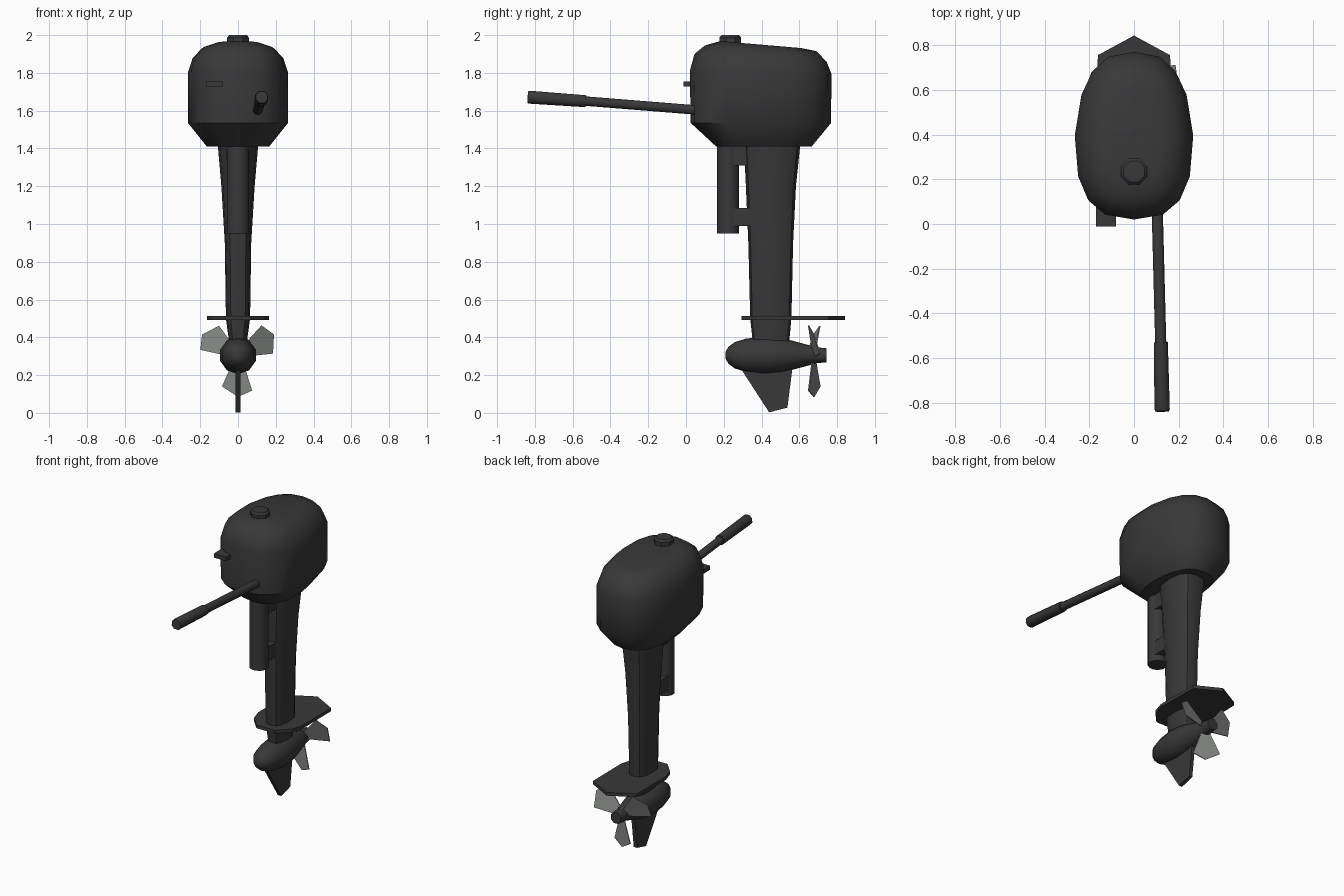
import bpy, bmesh, math
from mathutils import Vector

if "Cube" in bpy.data.objects:
    bpy.data.objects.remove(bpy.data.objects["Cube"], do_unlink=True)


def material(name, rgb):
    m = bpy.data.materials.new(name)
    m.use_nodes = True
    m.diffuse_color = (*rgb, 1)
    m.node_tree.nodes["Principled BSDF"].inputs["Base Color"].default_value = (*rgb, 1)
    return m


BLACK = material("charcoal black", (0.04, 0.04, 0.04))
GREY = material("propeller grey", (0.23, 0.24, 0.23))


def loft(name, rings, mat=BLACK, smooth=None):
    """Skin a list of equal-length point rings and cap both ends."""
    bm = bmesh.new()
    loops = [[bm.verts.new(p) for p in ring] for ring in rings]
    for a, b in zip(loops, loops[1:]):
        for i in range(len(a)):
            j = (i + 1) % len(a)
            bm.faces.new((a[i], a[j], b[j], b[i]))
    bm.faces.new(loops[0])
    bm.faces.new(loops[-1])
    bmesh.ops.recalc_face_normals(bm, faces=bm.faces)
    mesh = bpy.data.meshes.new(name)
    bm.to_mesh(mesh)
    bm.free()
    mesh.materials.append(mat)
    ob = bpy.data.objects.new(name, mesh)
    bpy.context.collection.objects.link(ob)
    if smooth:
        bpy.ops.object.select_all(action="DESELECT")
        ob.select_set(True)
        bpy.context.view_layer.objects.active = ob
        bpy.ops.object.shade_smooth_by_angle(angle=math.radians(smooth))
    return ob


def rod(name, start, end, profile, sides=8, smooth=50):
    """Turned shape along an axis; profile holds (fraction, radius)."""
    a, b = Vector(start), Vector(end)
    turn = (b - a).to_track_quat("Z", "Y")
    angles = [math.tau * (i + 0.5) / sides for i in range(sides)]
    rings = [[a.lerp(b, f) + turn @ Vector((r * math.cos(t), r * math.sin(t), 0))
              for t in angles] for f, r in profile]
    return loft(name, rings, smooth=smooth)


def slab(name, outline, offset, mat=BLACK):
    """Flat plate extruded symmetrically by an offset vector."""
    o = Vector(offset)
    return loft(name, [[Vector(p) - o for p in outline], [Vector(p) + o for p in outline]], mat)


def box(name, x0, x1, y0, y1, z0, z1):
    return loft(name, [[(x0, y0, z), (x1, y0, z), (x1, y1, z), (x0, y1, z)] for z in (z0, z1)])


def oval(z, y0, y1, half, sides=16, power=0.75, taper=0.0, tilt=0.0):
    """Rounded oval ring between y0 and y1, narrowed to the rear and tilted."""
    ring = []
    for i in range(sides):
        c, s = math.cos(math.tau * i / sides), math.sin(math.tau * i / sides)
        u = math.copysign(abs(c) ** power, c)
        v = math.copysign(abs(s) ** power, s)
        y = (y0 + y1) / 2 + v * (y1 - y0) / 2
        ring.append((u * half * (1 - taper * max(v, 0)), y, z - tilt * (y - y0)))
    return ring


# Engine cowling
loft("cowling", [
    oval(1.41, 0.16, 0.665, 0.165, taper=0.12),
    oval(1.535, 0.025, 0.768, 0.265, taper=0.12),
    oval(1.81, 0.02, 0.77, 0.265, taper=0.12, tilt=0.02),
    oval(1.90, 0.045, 0.745, 0.24, taper=0.12, tilt=0.06),
    oval(1.945, 0.10, 0.69, 0.19, taper=0.12, tilt=0.05),
    oval(1.968, 0.18, 0.61, 0.125, taper=0.12, tilt=0.085),
], smooth=40)
rod("top_cap", (0, 0.235, 1.92), (0, 0.235, 2.0), [(0, 0.062), (0.85, 0.062), (1, 0.05)], smooth=35)
box("stop_switch", -0.17, -0.08, -0.012, 0.08, 1.727, 1.755)

# Steering tiller and grip
rod("tiller_arm", (0.103, 0.1, 1.60), (0.12, -0.55, 1.652), [(0, 0.027), (1, 0.027)])
rod("tiller_grip", (0.12, -0.53, 1.65), (0.126, -0.838, 1.672),
    [(0, 0.034), (0.97, 0.037), (1, 0.033)])

# Drive leg
loft("drive_leg", [
    oval(0.36, 0.355, 0.545, 0.045, 12),
    oval(0.5, 0.34, 0.558, 0.064, 12),
    oval(0.9, 0.33, 0.567, 0.07, 12),
    oval(1.2, 0.317, 0.582, 0.088, 12),
    oval(1.45, 0.305, 0.608, 0.11, 12),
], smooth=40)

# Swivel tube with its two brackets
rod("swivel_tube", (0, 0.223, 0.95), (0, 0.223, 1.45), [(0, 0.06), (1, 0.06)], 12)
box("upper_bracket", -0.05, 0.05, 0.24, 0.345, 1.31, 1.43)
box("lower_bracket", -0.05, 0.05, 0.24, 0.355, 0.99, 1.085)

# Cavitation plate, mirrored from one half of its outline
half = [(0.07, 0.295), (0.14, 0.37), (0.165, 0.45), (0.162, 0.755)]
outline = half + [(0, 0.843)] + [(-x, y) for x, y in reversed(half)]
slab("cavitation_plate", [(x, y, 0.503) for x, y in outline], (0, 0, 0.011))

# Gear housing with propeller hub
rod("gear_housing", (0, 0.21, 0.305), (0, 0.70, 0.305),
    [(0, 0.02), (0.03, 0.045), (0.1, 0.07), (0.22, 0.088), (0.42, 0.099),
     (0.62, 0.09), (0.82, 0.064), (1, 0.04)], 10)
rod("propeller_hub", (0, 0.66, 0.305), (0, 0.745, 0.305), [(0, 0.042), (0.3, 0.046), (1, 0.04)], 8)
slab("skeg", [(0, 0.28, 0.25), (0, 0.44, 0.003), (0, 0.537, 0.028), (0, 0.565, 0.25)],
     (0.012, 0, 0))

# Three pitched propeller blades
blade = [(-0.025, 0.03), (-0.085, 0.165), (0, 0.22), (0.075, 0.187), (0.025, 0.03)]
for n in range(3):
    a = math.radians(30 + 120 * n)
    c, s = math.cos(a), math.sin(a)
    points = [(r * c - t * s, 0.677 - 0.38 * t, 0.305 + r * s + t * c) for t, r in blade]
    slab(f"propeller_blade_{n + 1}", points, (0, 0.003, 0), GREY)
